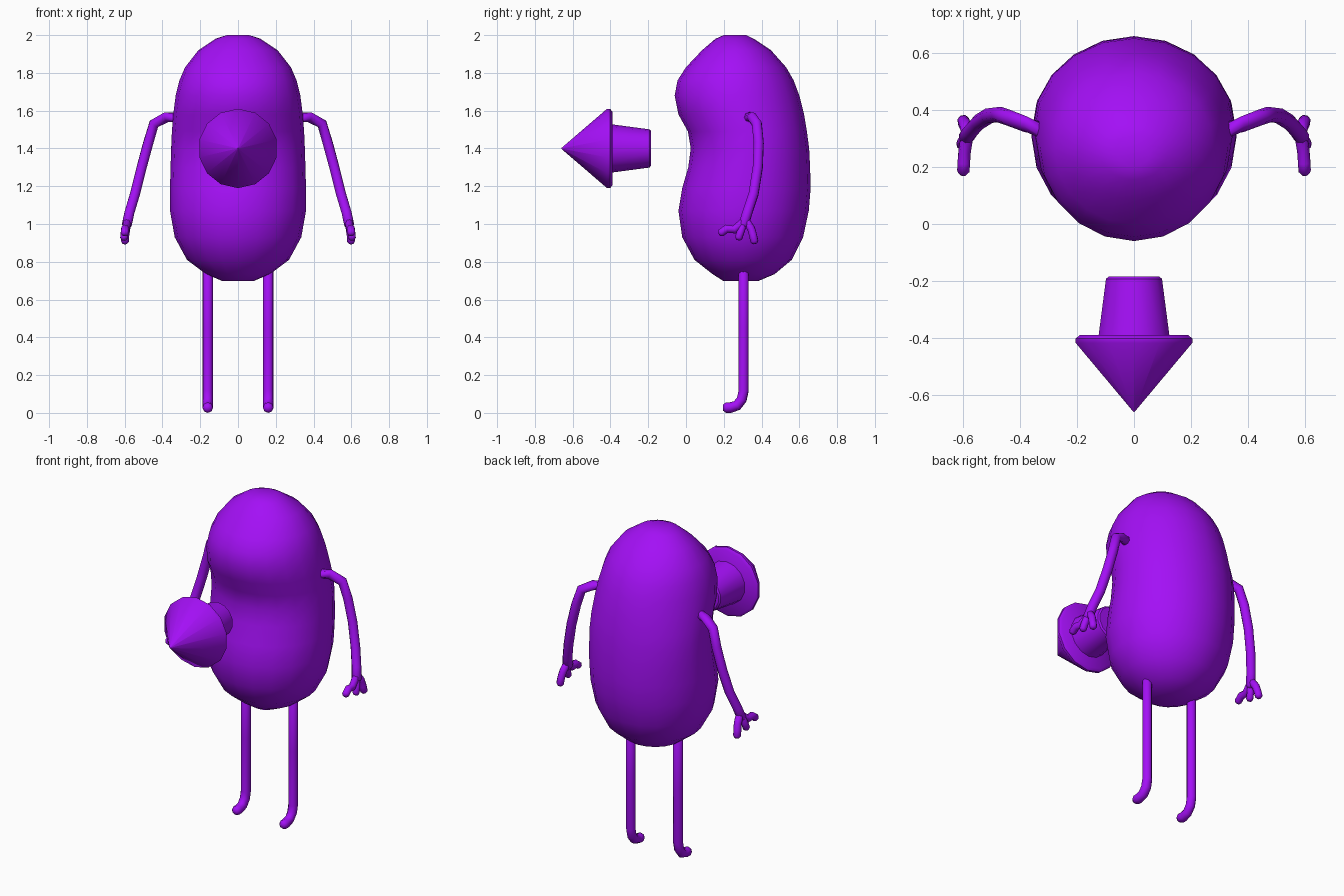
import bpy, bmesh, math
from mathutils import Vector

if "Cube" in bpy.data.objects:
    bpy.data.objects.remove(bpy.data.objects["Cube"])

purple = bpy.data.materials.new("purple")
purple.diffuse_color = (0.37, 0.005, 0.92, 1)
purple.use_nodes = True
purple.node_tree.nodes["Principled BSDF"].inputs["Base Color"].default_value = purple.diffuse_color


def add_rings(bm, rings):
    """Skin a list of equal-sized point rings and cap both ends."""
    rows = [[bm.verts.new(p) for p in ring] for ring in rings]
    n = len(rows[0])
    for a, b in zip(rows, rows[1:]):
        for i in range(n):
            j = (i + 1) % n
            bm.faces.new((a[i], a[j], b[j], b[i]))
    bm.faces.new(rows[0][::-1])
    bm.faces.new(rows[-1])


def oval(c, u, v, n):
    return [c + u * math.cos(2 * math.pi * i / n) + v * math.sin(2 * math.pi * i / n)
            for i in range(n)]


def add_tube(bm, path, r, n=8):
    """Round tube along a path with rounded ends."""
    pts = [Vector(p) for p in path]
    d0 = (pts[1] - pts[0]).normalized()
    d1 = (pts[-1] - pts[-2]).normalized()
    pts = [pts[0], pts[0] + d0 * r * 0.6] + pts[1:-1] + [pts[-1] - d1 * r * 0.6, pts[-1]]
    rings = []
    for i, p in enumerate(pts):
        t = (pts[min(i + 1, len(pts) - 1)] - pts[max(i - 1, 0)]).normalized()
        v = t.cross(Vector((1, 0.3, 0))).normalized()
        u = v.cross(t)
        k = r * 0.55 if i in (0, len(pts) - 1) else r
        rings.append(oval(p, u * k, v * k, n))
    add_rings(bm, rings)


def finish(bm, name, mirror=False, angle=45):
    bmesh.ops.recalc_face_normals(bm, faces=bm.faces)
    me = bpy.data.meshes.new(name)
    bm.to_mesh(me)
    bm.free()
    me.materials.append(purple)
    me.shade_smooth()
    me.set_sharp_from_angle(angle=math.radians(angle))
    ob = bpy.data.objects.new(name, me)
    bpy.context.collection.objects.link(ob)
    if mirror:
        ob.modifiers.new("mirror", 'MIRROR')
    return ob


# Bean-shaped body: height, front y, back y, half width
profile = [
    (0.697, 0.20, 0.38, 0.08), (0.735, 0.14, 0.47, 0.17), (0.81, 0.045, 0.56, 0.27),
    (0.93, -0.02, 0.62, 0.335), (1.07, -0.04, 0.65, 0.36), (1.19, -0.02, 0.66, 0.36),
    (1.30, 0.012, 0.657, 0.357), (1.40, 0.025, 0.652, 0.354), (1.49, 0.01, 0.64, 0.35),
    (1.58, -0.04, 0.625, 0.343), (1.68, -0.06, 0.60, 0.33), (1.76, -0.045, 0.57, 0.31),
    (1.83, 0.0, 0.53, 0.28), (1.92, 0.085, 0.45, 0.21), (1.98, 0.155, 0.36, 0.12),
    (2.0, 0.20, 0.32, 0.06)]
bm = bmesh.new()
add_rings(bm, [oval(Vector((0, (f + b) / 2, z)), Vector((w, 0, 0)), Vector((0, (b - f) / 2, 0)), 20)
               for z, f, b, w in profile])
finish(bm, "body", angle=60)

# Floating nose: tapered barrel and cone, (y, radius)
def nose(name, rows, n):
    bm = bmesh.new()
    add_rings(bm, [oval(Vector((0, y, 1.40)), Vector((0, 0, r)), Vector((r, 0, 0)), n)
                   for y, r in rows])
    finish(bm, name, angle=40)

nose("nose_barrel", [(-0.185, 0.092), (-0.193, 0.101), (-0.41, 0.13)], 14)
nose("nose_cone", [(-0.39, 0.195), (-0.402, 0.21), (-0.418, 0.21), (-0.66, 0.002)], 14)

# Arms with three-fingered hands
bm = bmesh.new()
add_tube(bm, [(0.31, 0.325, 1.565), (0.38, 0.35, 1.565), (0.445, 0.375, 1.53), (0.475, 0.385, 1.43),
              (0.51, 0.38, 1.30), (0.545, 0.358, 1.16), (0.575, 0.325, 1.06), (0.592, 0.30, 0.98)], 0.028)
add_tube(bm, [(0.585, 0.315, 1.02), (0.595, 0.255, 0.97), (0.598, 0.215, 0.975), (0.60, 0.175, 0.945)], 0.022)
add_tube(bm, [(0.585, 0.31, 1.02), (0.60, 0.29, 0.96), (0.605, 0.275, 0.915)], 0.021)
add_tube(bm, [(0.585, 0.315, 1.02), (0.592, 0.345, 0.975), (0.597, 0.355, 0.94), (0.60, 0.365, 0.895)], 0.022)
finish(bm, "arm", mirror=True, angle=75)

# Legs with bent feet
bm = bmesh.new()
add_tube(bm, [(0.16, 0.305, 0.78), (0.16, 0.305, 0.45), (0.16, 0.305, 0.12), (0.16, 0.295, 0.075),
              (0.16, 0.27, 0.043), (0.16, 0.235, 0.032), (0.16, 0.195, 0.032)], 0.028)
finish(bm, "leg", mirror=True, angle=75)

# Rest the feet on the ground
low = min(v.co.z for v in bpy.data.objects["leg"].data.vertices)
for v in bpy.data.objects["leg"].data.vertices:
    if v.co.z < 0.2:
        v.co.z -= low
